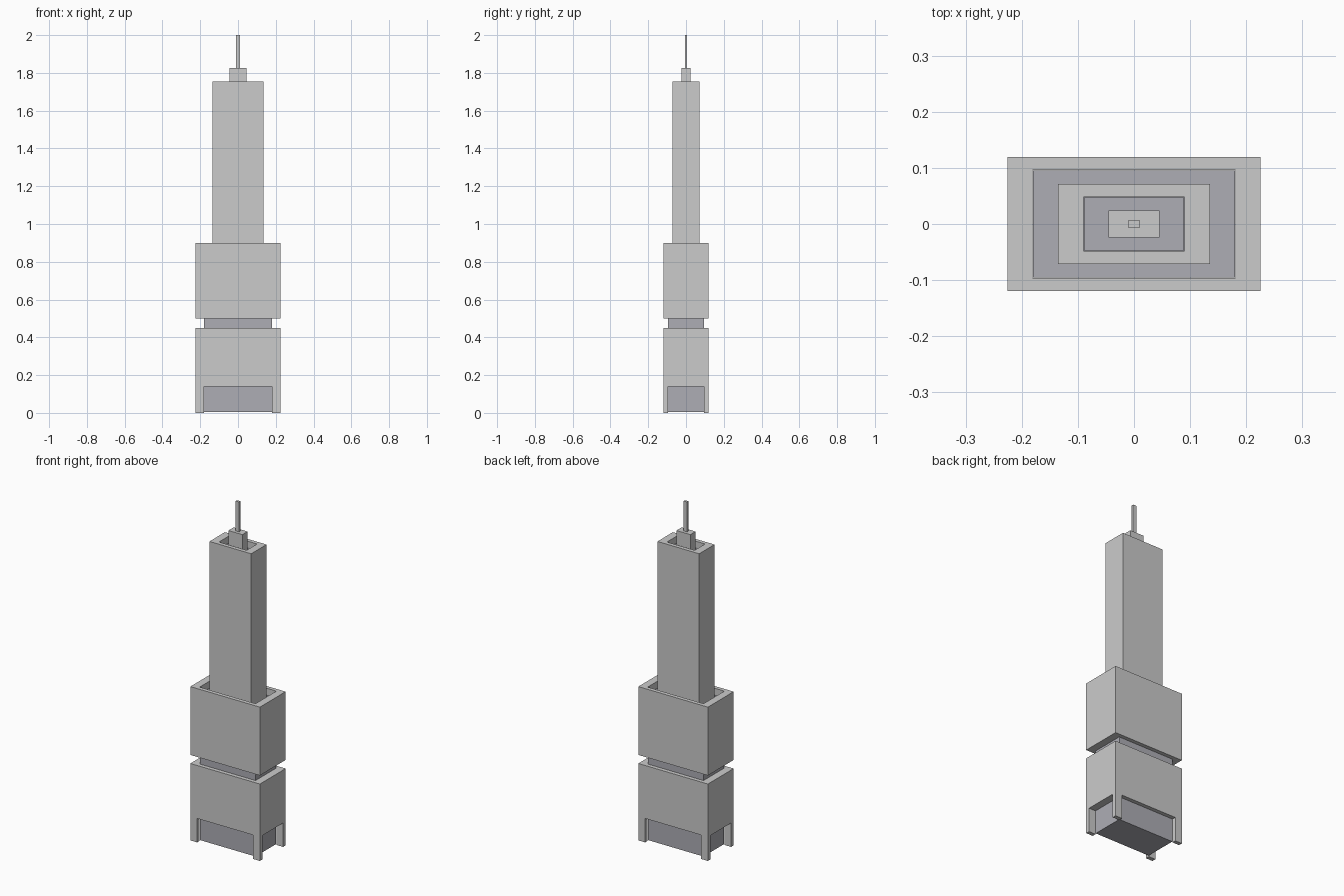
import bpy, bmesh

if "Cube" in bpy.data.objects:
    bpy.data.objects.remove(bpy.data.objects["Cube"])

dark = bpy.data.materials.new("dark_glass")
dark.diffuse_color = (0.42, 0.42, 0.46, 1)
dark.use_nodes = True
dark.node_tree.nodes["Principled BSDF"].inputs["Base Color"].default_value = dark.diffuse_color


def finish(name, bm, mat=None):
    bmesh.ops.recalc_face_normals(bm, faces=bm.faces)
    me = bpy.data.meshes.new(name)
    bm.to_mesh(me)
    bm.free()
    ob = bpy.data.objects.new(name, me)
    bpy.context.collection.objects.link(ob)
    if mat:
        me.materials.append(mat)
    return ob


def box(name, hx, hy, z0, z1, mat=None):
    """Solid box centred on the axis, given half sizes."""
    bm = bmesh.new()
    bmesh.ops.create_cube(bm, size=2)
    for v in bm.verts:
        v.co = (v.co.x * hx, v.co.y * hy, z1 if v.co.z > 0 else z0)
    return finish(name, bm, mat)


def shell(name, outer, inner, z0, z1, leg=0):
    """Open rectangular tube; leg > 0 extends the four corners downward."""
    xs = (-outer[0], -inner[0], inner[0], outer[0])
    ys = (-outer[1], -inner[1], inner[1], outer[1])
    bm = bmesh.new()
    g = [[bm.verts.new((x, y, z0)) for y in ys] for x in xs]
    cells = {(i, j): bm.faces.new((g[i][j], g[i + 1][j], g[i + 1][j + 1], g[i][j + 1]))
             for i in range(3) for j in range(3) if (i, j) != (1, 1)}
    # walls rise from the flat ring
    up = bmesh.ops.extrude_face_region(bm, geom=list(cells.values()), use_keep_orig=True)
    for e in up["geom"]:
        if isinstance(e, bmesh.types.BMVert):
            e.co.z = z1
    # corner legs drop from the ring
    if leg:
        corners = [f for k, f in cells.items() if 1 not in k]
        down = bmesh.ops.extrude_discrete_faces(bm, faces=corners)
        for f in down["faces"]:
            for v in f.verts:
                v.co.z = z0 - leg
    bmesh.ops.remove_doubles(bm, verts=bm.verts, dist=1e-5)
    bmesh.ops.recalc_face_normals(bm, faces=bm.faces)
    bmesh.ops.dissolve_limit(bm, angle_limit=0.01, verts=bm.verts, edges=bm.edges)
    return finish(name, bm)


WIDE, CORE = (0.225, 0.119), (0.181, 0.096)
SLIM, SLIM_CORE = (0.135, 0.071), (0.09, 0.048)
RECESS = 0.04
roof_mid, roof_top = 0.90, 1.755

# base block on corner legs, and the block above the gap
shell("base_block", WIDE, CORE, 0.14, 0.45, leg=0.14)
shell("middle_block", WIDE, CORE, 0.50, roof_mid)
# dark core: lobby walls, gap and sunken terrace floor
box("glass_core", 0.18, 0.0955, 0.005, roof_mid - RECESS, dark)

# slim tower with a sunken roof
shell("tower", SLIM, SLIM_CORE, roof_mid - RECESS, roof_top)
box("tower_core", 0.0895, 0.0475, roof_mid - RECESS, roof_top - RECESS, dark)

# roof cap and mast
box("roof_cap", 0.045, 0.024, roof_top - RECESS, 1.825)
box("mast", 0.011, 0.006, 1.825, 2.0)
